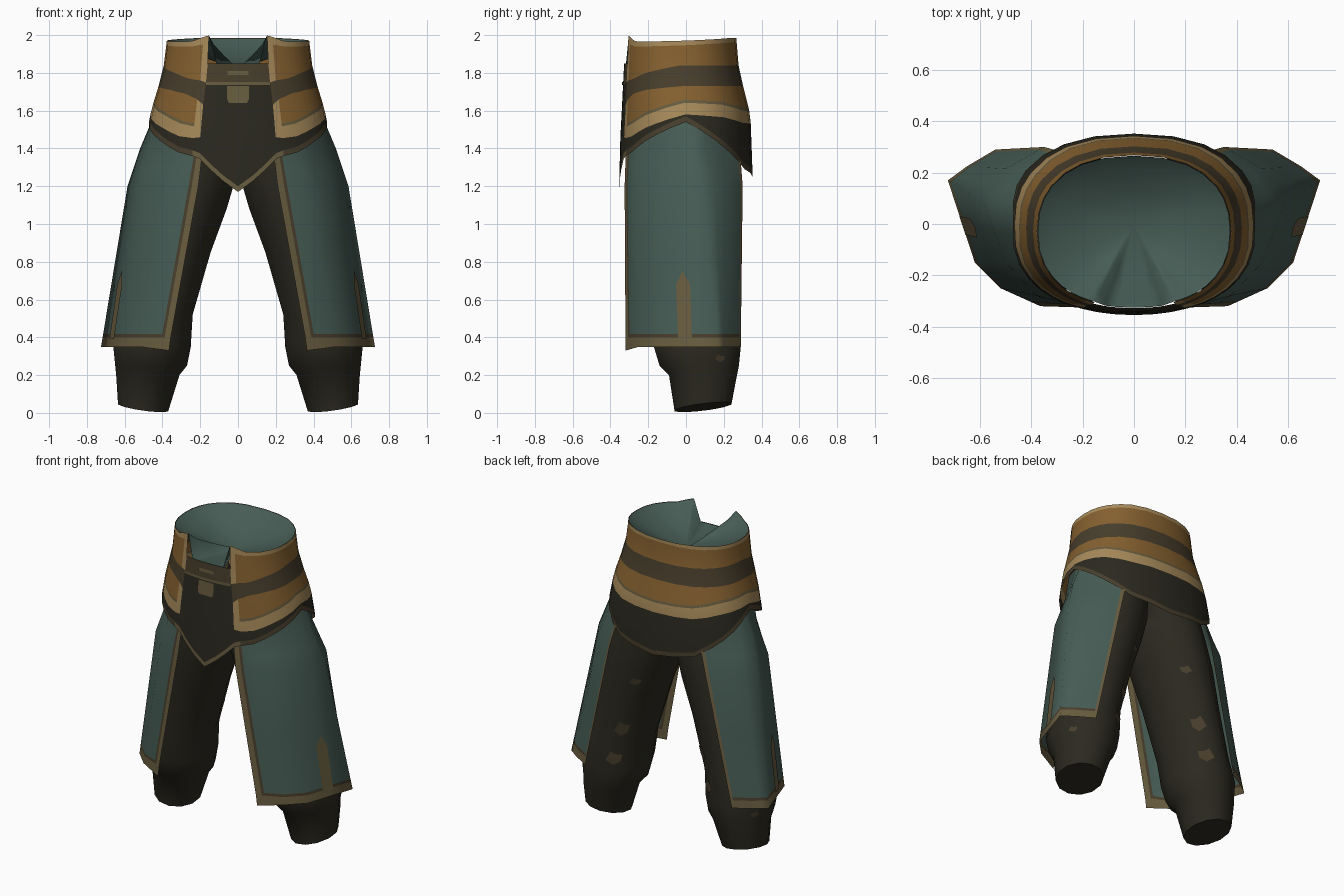
import bpy, bmesh, math
from math import sin, cos, radians

if "Cube" in bpy.data.objects:
    bpy.data.objects.remove(bpy.data.objects["Cube"])


def material(name, rgb):
    m = bpy.data.materials.new(name)
    m.diffuse_color = (*rgb, 1)
    m.use_nodes = True
    m.node_tree.nodes["Principled BSDF"].inputs["Base Color"].default_value = m.diffuse_color
    return m


TEAL, GOLD, PALE, BROWN, DARK, OLIVE = range(6)
MATS = [material("teal cloth", (0.062, 0.107, 0.091)),
        material("ochre leather", (0.235, 0.118, 0.029)),
        material("pale gold trim", (0.380, 0.250, 0.100)),
        material("brown leather", (0.064, 0.048, 0.025)),
        material("dark cloth", (0.024, 0.022, 0.014)),
        material("olive trim", (0.138, 0.108, 0.050))]


def lerp(table, t):
    """Interpolate rows (key, v1, v2, ...) at key t."""
    if t <= table[0][0]:
        return table[0][1:]
    for a, b in zip(table, table[1:]):
        if t <= b[0]:
            f = (t - a[0]) / (b[0] - a[0])
            return [p + (q - p) * f for p, q in zip(a[1:], b[1:])]
    return table[-1][1:]


def finish(name, bm, sharp=45):
    bmesh.ops.remove_doubles(bm, verts=bm.verts, dist=0.0005)
    loose = [v for v in bm.verts if not v.link_faces]
    bmesh.ops.delete(bm, geom=loose, context='VERTS')
    me = bpy.data.meshes.new(name)
    bm.to_mesh(me)
    bm.free()
    for m in MATS:
        me.materials.append(m)
    ob = bpy.data.objects.new(name, me)
    bpy.context.collection.objects.link(ob)
    bpy.ops.object.select_all(action='DESELECT')
    ob.select_set(True)
    bpy.context.view_layer.objects.active = ob
    bpy.ops.object.shade_smooth_by_angle(angle=radians(sharp))
    mod = ob.modifiers.new("mirror", 'MIRROR')
    mod.merge_threshold = 0.002
    return ob


def grid_object(name, cols, colour, flip=False, closed=False, cap=None, sharp=45):
    """Skin columns of points (bottom to top); colour(c, r) gives a material or None."""
    bm = bmesh.new()
    vs = [[bm.verts.new(p) for p in col] for col in cols]
    n = len(vs)
    for c in range(n if closed else n - 1):
        d = (c + 1) % n
        for r in range(len(vs[0]) - 1):
            k = colour(c, r)
            if k is None:
                continue
            q = [vs[c][r], vs[d][r], vs[d][r + 1], vs[c][r + 1]]
            f = bm.faces.new(q[::-1] if flip else q)
            f.material_index = k
    if cap is not None:
        f = bm.faces.new([col[0] for col in reversed(vs)])
        f.material_index = cap
    return finish(name, bm, sharp)


def plate(name, points, colour):
    bm = bmesh.new()
    f = bm.faces.new([bm.verts.new(p) for p in points])
    f.material_index = colour
    return finish(name, bm)


# Waist section by height: half width, front y, back y
BODY = [(1.17, 0.505, -0.355, 0.352), (1.45, 0.488, -0.348, 0.352),
        (1.60, 0.46, -0.34, 0.335), (1.70, 0.43, -0.335, 0.31),
        (1.80, 0.398, -0.33, 0.285), (1.90, 0.385, -0.325, 0.268),
        (1.99, 0.375, -0.322, 0.268)]
# Band heights by angle from the front: hem, stripe low/high, lower band, belt, upper band, top
BANDS = [(0, 1.17, 1.46, 1.53, 1.63, 1.75, 1.85, 1.99),
         (21, 1.345, 1.46, 1.53, 1.63, 1.75, 1.85, 1.998),
         (26, 1.36, 1.455, 1.525, 1.66, 1.76, 1.95, 1.99),
         (37, 1.38, 1.465, 1.54, 1.69, 1.77, 1.94, 1.968),
         (55, 1.44, 1.51, 1.585, 1.71, 1.80, 1.94, 1.965),
         (90, 1.54, 1.58, 1.65, 1.73, 1.84, 1.945, 1.97),
         (123, 1.40, 1.565, 1.64, 1.73, 1.84, 1.955, 1.978),
         (150, 1.29, 1.535, 1.61, 1.73, 1.84, 1.96, 1.985),
         (180, 1.25, 1.53, 1.60, 1.73, 1.84, 1.965, 1.985)]
ANGLES = [0, 7, 14, 21, 26, 31, 37, 46, 55, 66, 78, 90, 101, 112, 123, 137, 150, 165, 180]


def body(angle, z, s=1.0):
    w, front, back = lerp(BODY, z)
    a, mid, half = radians(angle), (front + back) / 2, (back - front) / 2
    cx, cy = abs(sin(a)) ** 0.87, abs(cos(a)) ** 0.87
    return (s * w * cx if 0 < angle < 180 else 0.0,
            mid - s * half * math.copysign(cy, cos(a)), z)


def waist_colour(c, r):
    a = ANGLES[c]
    if a < 21:                                   # open front panel
        return [OLIVE, DARK, DARK, DARK, DARK, DARK, BROWN, None][r]
    if a < 26:                                   # upright edge trim
        return [OLIVE, DARK, PALE, PALE, PALE, BROWN, PALE, PALE][r]
    return [BROWN, DARK, PALE, OLIVE, GOLD, BROWN, GOLD, PALE][r]


waist = []
for a in ANGLES:
    hem, low, high, band, belt, upper, top = lerp(BANDS, a)
    levels = (hem, hem + 0.03, low, high - 0.008, high + 0.008, band, belt, upper, top)
    waist.append([body(a, z) for z in levels])
grid_object("waist_wrap", waist, waist_colour)

# Shallow cloth lining that closes the waist
lining = []
for a in ANGLES:
    k = lerp(BANDS, a)
    top = (k[5] if a < 21 else k[6]) - 0.002
    x, y, z = body(a, top, 0.993)
    depth = top - 1.82
    lining.append([(0, 0, 1.82), (x * 0.5, y * 0.5, 1.82 + depth * 0.42),
                   (x * 0.85, y * 0.85, 1.82 + depth * 0.75), (x, y, z)])
grid_object("waist_lining", lining, lambda c, r: TEAL, flip=True, sharp=180)

# Trouser legs: height, inner x, outer x, front y, back y
LEG = [(0.0, 0.37, 0.635, -0.06, 0.24), (0.2, 0.31, 0.645, -0.09, 0.27),
       (0.25, 0.27, 0.65, -0.14, 0.28), (0.35, 0.25, 0.66, -0.17, 0.29),
       (0.52, 0.24, 0.61, -0.19, 0.28), (0.85, 0.145, 0.54, -0.22, 0.28),
       (1.08, 0.06, 0.50, -0.245, 0.285), (1.25, 0.01, 0.455, -0.255, 0.28),
       (1.44, 0.0, 0.39, -0.25, 0.265)]


def leg_corner(i, z):
    x0, x1, y0, y1 = lerp(LEG, z)
    a, k = radians(30 * i + 15), cos(radians(15))
    return ((x0 + x1) / 2 + (x1 - x0) / 2 * sin(a) / k,
            (y0 + y1) / 2 - (y1 - y0) / 2 * cos(a) / k)


leg = []
for i in range(12):
    col = []
    for row in LEG:
        z = row[0]
        x, y = leg_corner(i, z)
        if z == 0:                               # slanted cuff
            z = max(0, 0.015 + 0.12 * y + 0.14 * (x - 0.47))
        col.append((x, y, z))
    leg.append(col)
grid_object("trouser_leg", leg, lambda c, r: DARK, closed=True, cap=DARK)

# Worn patches on the back of the legs: position round the ring, height, half width, half height
for u, z, w, h in [(6.5, 0.98, 0.3, 0.025), (6.5, 0.64, 0.42, 0.05), (6.4, 0.435, 0.45, 0.045),
                   (3.5, 0.29, 0.25, 0.02)]:
    pts = []
    for du, dz in [(-1, -0.3), (0.1, -1), (0.9, -0.5), (1, 0.5), (0.2, 0.6), (-0.5, 1)]:
        uu, zz = u + du * w, z + dz * h
        i, f = int(uu), uu - int(uu)
        (ax, ay), (bx, by) = leg_corner(i, zz), leg_corner(i + 1, zz)
        n = radians(30 * u + 30)
        pts.append((ax + (bx - ax) * f + 0.006 * sin(n), ay + (by - ay) * f - 0.006 * cos(n), zz))
    plate("worn_patch", pts, BROWN)

# Side skirts: height, then x and y of six plan points from front edge to back edge
SKIRT = [(0.35, 0.365, -0.32, 0.52, -0.25, 0.62, -0.15, 0.725, 0.17, 0.65, 0.225, 0.54, 0.29),
         (1.20, 0.21, -0.325, 0.375, -0.28, 0.50, -0.15, 0.585, 0.08, 0.50, 0.215, 0.35, 0.30),
         (1.40, 0.185, -0.318, 0.32, -0.258, 0.44, -0.12, 0.518, 0.045, 0.435, 0.165, 0.295, 0.285),
         (1.57, 0.16, -0.30, 0.30, -0.245, 0.41, -0.12, 0.447, 0.04, 0.385, 0.16, 0.25, 0.265)]
# Positions along the plan points, with narrow trim strips at both edges
STOPS = [0, 0.21, 0.31, 1, 1.5, 2, 2.5, 3, 3.5, 4, 4.87, 5]


def skirt_point(u, z):
    p = lerp(SKIRT, z)
    i = min(int(u), 4)
    f = u - i
    return (p[2 * i] * (1 - f) + p[2 * i + 2] * f,
            p[2 * i + 1] * (1 - f) + p[2 * i + 3] * f, z)


def skirt_colour(c, r):
    if r == 0 or c == 0 or c == len(STOPS) - 2:
        return OLIVE
    return BROWN if r == 1 or c == 1 else TEAL


skirt = []
for u in STOPS:
    col = [skirt_point(u, z) for z in (0.35, 0.40, 0.418, 0.8, 1.2, 1.3, 1.4, 1.57)]
    x, y, z = col[0]
    col[0] = (x, y, z - 0.02 * max(0, 1 - u))    # hem dips at the front corner
    skirt.append(col)
grid_object("side_skirt", skirt, skirt_colour, sharp=80)

# Pointed emblem on each skirt side
spike = []
for u, z in [(2.35, 0.39), (2.58, 0.39), (2.61, 0.68), (2.48, 0.75), (2.35, 0.68)]:
    x, y, z = skirt_point(u, z)
    spike.append((x + 0.006, y - 0.002, z))
plate("skirt_spike", spike, OLIVE)


# Buckle, slot and seam on the front panel (half outlines, mirrored)
def front_plate(name, half, z0, z1, colour, bevel=0.0):
    y0, y1 = body(0, z0)[1] - 0.005, body(0, z1)[1] - 0.005
    plate(name, [(0, y0, z0), (half - bevel, y0, z0), (half, y0 + (y1 - y0) * 0.2, z0 + (z1 - z0) * 0.2),
                 (half, y1, z1), (0, y1, z1)], colour)


front_plate("buckle_tab", 0.057, 1.64, 1.73, OLIVE, 0.01)
front_plate("belt_slot", 0.055, 1.79, 1.81, OLIVE)
for c in range(3):
    (xa, ya, _), (xb, yb, _) = body(ANGLES[c], 1.745), body(ANGLES[c + 1], 1.745)
    plate("belt_seam", [(xa, ya - 0.005, 1.737), (xb, yb - 0.005, 1.737),
                        (xb, yb - 0.005, 1.753), (xa, ya - 0.005, 1.753)], OLIVE)
